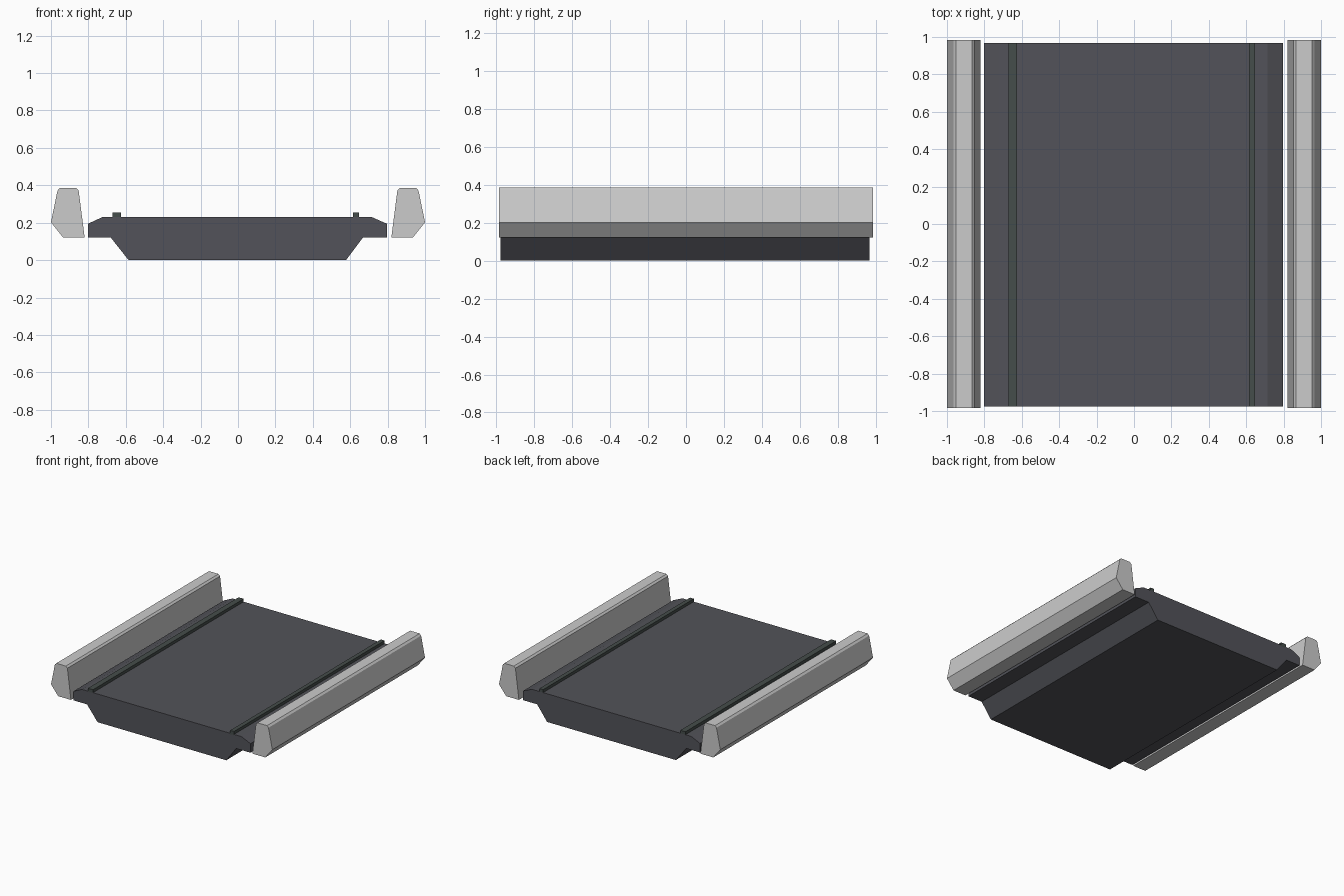
import bpy, bmesh, math

if "Cube" in bpy.data.objects:
    bpy.data.objects.remove(bpy.data.objects["Cube"])


def material(name, color):
    m = bpy.data.materials.new(name)
    m.diffuse_color = (*color, 1)
    m.use_nodes = True
    m.node_tree.nodes["Principled BSDF"].inputs["Base Color"].default_value = m.diffuse_color
    return m


def extrude_profile(name, pts, y0, y1, mat=None, smooth=False):
    """Extrude an x-z outline along y into a closed solid."""
    bm = bmesh.new()
    face = bm.faces.new([bm.verts.new((x, y0, z)) for x, z in pts])
    ext = bmesh.ops.extrude_face_region(bm, geom=[face], use_keep_orig=True)
    verts = [v for v in ext["geom"] if isinstance(v, bmesh.types.BMVert)]
    bmesh.ops.translate(bm, verts=verts, vec=(0, y1 - y0, 0))
    bmesh.ops.recalc_face_normals(bm, faces=bm.faces)
    mesh = bpy.data.meshes.new(name)
    bm.to_mesh(mesh)
    bm.free()
    obj = bpy.data.objects.new(name, mesh)
    bpy.context.collection.objects.link(obj)
    if mat:
        mesh.materials.append(mat)
    if smooth:
        bpy.ops.object.select_all(action='DESELECT')
        obj.select_set(True)
        bpy.context.view_layer.objects.active = obj
        bpy.ops.object.shade_smooth_by_angle(angle=math.radians(30))
    return obj


dark = material("dark_deck", (0.085, 0.086, 0.1))
strip = material("dark_strip", (0.06, 0.075, 0.07))
Y0, Y1 = -0.977, 0.967

# Deck slab with sloped shoulders and a tapered keel
extrude_profile("deck", [
    (-0.585, 0), (0.578, 0), (0.668, 0.12), (0.797, 0.12), (0.797, 0.194),
    (0.715, 0.23), (-0.725, 0.23), (-0.803, 0.194), (-0.803, 0.12), (-0.68, 0.12),
], Y0, Y1, dark)

# Raised guide strips along the deck
for name, x0, x1 in (("left_strip", -0.672, -0.626), ("right_strip", 0.614, 0.648)):
    extrude_profile(name, [(x0, 0.22), (x1, 0.22), (x1, 0.254), (x0, 0.254)], Y0, Y1, strip)

# Side barriers, mirrored left and right
barrier = [(0.82, 0.122), (0.936, 0.122), (1.0, 0.202), (0.965, 0.372),
           (0.952, 0.386), (0.866, 0.386), (0.852, 0.372)]
for name, s in (("left_barrier", -1), ("right_barrier", 1)):
    extrude_profile(name, [(s * x, z) for x, z in barrier], -0.985, 0.985, smooth=True)
